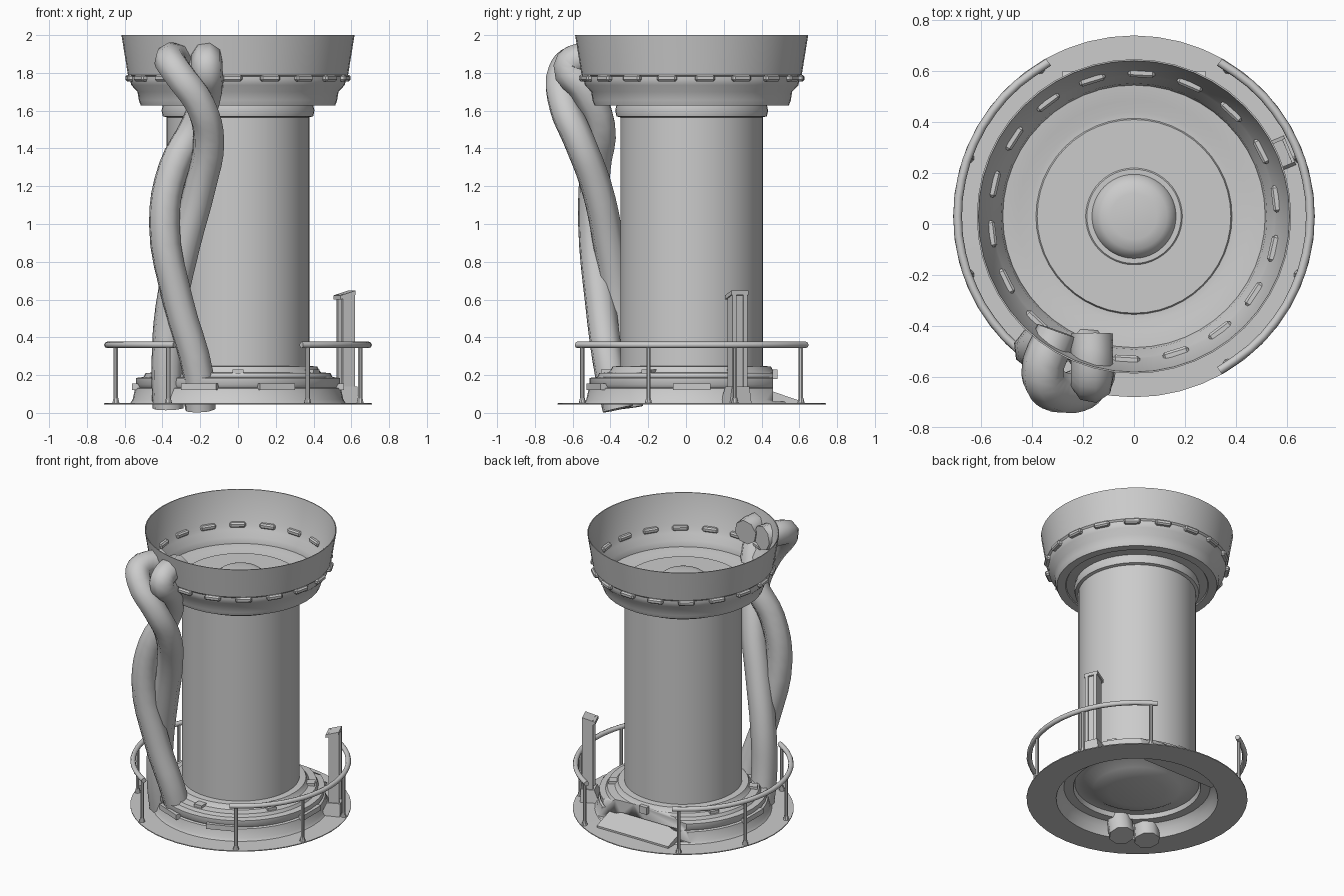
import bpy, bmesh
from math import sin, cos, radians, pi
from mathutils import Vector, Matrix

if "Cube" in bpy.data.objects:
    bpy.data.objects.remove(bpy.data.objects["Cube"])

CY = 0.03  # y of the tower axis


def finish(name, bm, angle=35):
    bmesh.ops.recalc_face_normals(bm, faces=bm.faces)
    me = bpy.data.meshes.new(name)
    bm.to_mesh(me)
    bm.free()
    ob = bpy.data.objects.new(name, me)
    bpy.context.collection.objects.link(ob)
    bpy.ops.object.select_all(action='DESELECT')
    ob.select_set(True)
    bpy.context.view_layer.objects.active = ob
    bpy.ops.object.shade_smooth_by_angle(angle=radians(angle))
    return ob


def lathe(name, profile, seg=48, closed=False):
    bm = bmesh.new()
    rings = []
    for r, z in profile:
        if r == 0:
            rings.append([bm.verts.new((0, CY, z))] * seg)
        else:
            rings.append([bm.verts.new((r * cos(2 * pi * i / seg), CY + r * sin(2 * pi * i / seg), z))
                          for i in range(seg)])
    pairs = list(zip(rings, rings[1:]))
    if closed:
        pairs.append((rings[-1], rings[0]))
    for a, b in pairs:
        for i in range(seg):
            j = (i + 1) % seg
            vs = list(dict.fromkeys([a[i], a[j], b[j], b[i]]))
            if len(vs) > 2:
                bm.faces.new(vs)
    return finish(name, bm)


def polar(deg, r, z):
    # local x points outward from the tower axis
    a = radians(deg)
    return Matrix.Translation((r * cos(a), CY + r * sin(a), z)) @ Matrix.Rotation(a, 4, 'Z')


def add_box(bm, mat, size, off=(0, 0, 0)):
    return bmesh.ops.create_cube(bm, size=1, matrix=mat @ Matrix.Translation(off) @ Matrix.Diagonal((*size, 1)))['verts']


def tube(name, pts, radius, res=4, bevel=2):
    cu = bpy.data.curves.new(name, 'CURVE')
    cu.dimensions = '3D'
    cu.bevel_depth, cu.bevel_resolution = radius, bevel
    cu.resolution_u, cu.use_fill_caps = res, True
    sp = cu.splines.new('BEZIER')
    sp.bezier_points.add(len(pts) - 1)
    for p, co in zip(sp.bezier_points, pts):
        p.co = co
        p.handle_left_type = p.handle_right_type = 'AUTO'
    ob = bpy.data.objects.new(name, cu)
    bpy.context.collection.objects.link(ob)
    bpy.ops.object.select_all(action='DESELECT')
    ob.select_set(True)
    bpy.context.view_layer.objects.active = ob
    bpy.ops.object.convert(target='MESH')
    bpy.ops.object.shade_smooth_by_angle(angle=radians(60))


# stepped base with floor disc and bulging underside
base = lathe('base', [
    (0, .095), (.18, .095), (.28, .12), (.345, .16), (.40, .16), (.41, .13), (.47, .13), (.5, .1),
    (.52, .045), (.71, .045), (.71, .051), (.57, .053), (.558, .07), (.545, .13), (.53, .135),
    (.54, .15), (.54, .185), (.5, .19), (.49, .21), (.44, .215), (.43, .225), (.42, .245), (.37, .25), (0, .25)])
# flat cut at the back of the base rim
bm = bmesh.new()
add_box(bm, Matrix.Translation((0, .66, .19)), (.9, .4, .26))
cutter = finish('back_cutter', bm)
cutter.hide_render = True
cutter.hide_set(True)
mod = base.modifiers.new('back_cut', 'BOOLEAN')
mod.object, mod.operation, mod.solver = cutter, 'DIFFERENCE', 'EXACT'

# back ramp, sloped down outward
bm = bmesh.new()
for v in add_box(bm, Matrix.Translation((0, .52, .085)), (.56, .16, .07)):
    if v.co.y > .52 and v.co.z > .08:
        v.co.z = .065
finish('back_ramp', bm)

# tower column with its collar
lathe('tower', [(.378, .24), (.378, 1.565), (.398, 1.57), (.405, 1.6), (.398, 1.63), (.38, 1.64)])

# thin-walled flared cup with inner floor and centre dome
lathe('cup', [
    (.38, 1.63), (.455, 1.635), (.46, 1.628), (.515, 1.628), (.525, 1.655), (.532, 1.7), (.565, 1.735), (.572, 1.765),
    (.572, 1.78), (.583, 1.79), (.617, 2), (.611, 2), (.573, 1.79), (.56, 1.765), (.553, 1.74), (.522, 1.7),
    (.515, 1.66), (.455, 1.655), (.41, 1.645), (.385, 1.645), (.38, 1.655), (.19, 1.655), (.185, 1.66),
    (.165, 1.66), (.155, 1.685), (.13, 1.705), (.09, 1.715), (0, 1.715)])

# latches through the cup wall
bm = bmesh.new()
for i in range(18):
    add_box(bm, polar(i * 20 + 7, .571, 1.772), (.05, .105, .034))
bmesh.ops.bevel(bm, geom=bm.edges[:], offset=.009, segments=1, affect='EDGES')
finish('cup_latches', bm)

# plates under the base rim and small blocks on top
bm = bmesh.new()
for d in (-68, 0, 68, 112, 180, -112):
    if d not in (68, 112):
        add_box(bm, polar(d, .535, .138), (.05, .2, .035))
finish('rim_plates', bm)
bm = bmesh.new()
for d in (-90, -30, 30, 90, 150, 210):
    add_box(bm, polar(d, .425 if d == 90 else .45, .205), (.06, .06, .05))
finish('base_blocks', bm)

# two curved handrails on posts
for side, mid in (('right', 0), ('left', 180)):
    pts = [polar(mid - 61 + 122 * i / 10, .692, .36).translation for i in range(11)]
    tube('handrail_' + side, pts, .017, res=2)
    bm = bmesh.new()
    for d in (-57.5, -19.5, 19.5, 57.5):
        for r1, r2, h, z in ((.012, .012, .3, .205), (.02, .013, .03, .065)):
            bmesh.ops.create_cone(bm, cap_ends=True, segments=8, radius1=r1, radius2=r2, depth=h,
                                  matrix=polar(mid + d, .686, z))
    finish('rail_posts_' + side, bm)

# channel-shaped pillar with slanted cap and flared foot
bm = bmesh.new()
m = polar(23, .62, 0)
for s in (-1, 1):
    add_box(bm, m, (.07, .022, .58), (0, s * .032, .34))
add_box(bm, m, (.03, .05, .58), (.01, 0, .34))
for v in add_box(bm, m, (.085, .1, .022), (-.008, 0, .638)):
    loc = m.inverted() @ v.co
    v.co.z += -.012 + loc.x * .3
for v in add_box(bm, m, (.09, .1, .09), (0, 0, .095)):
    loc = m.inverted() @ v.co
    if loc.z < .09:
        v.co += m.to_3x3() @ Vector((-.04 if loc.x < 0 else 0, .012 if loc.y > 0 else -.012, 0))
finish('pillar', bm)

# two thick crossing hoses running from under the base into the cup
tube('hose_front', [(-.2, -.36, .02), (-.21, -.40, .2), (-.32, -.455, .6), (-.39, -.49, 1.0), (-.34, -.48, 1.3),
                    (-.22, -.455, 1.53), (-.16, -.54, 1.72), (-.165, -.62, 1.83), (-.165, -.56, 1.875),
                    (-.165, -.43, 1.87)], .084)
tube('hose_back', [(-.37, -.31, .025), (-.375, -.34, .25), (-.355, -.36, .55), (-.28, -.41, .9), (-.2, -.475, 1.2),
                   (-.155, -.57, 1.45), (-.2, -.645, 1.63), (-.32, -.65, 1.8), (-.36, -.59, 1.865),
                   (-.3, -.42, 1.87)], .084)
